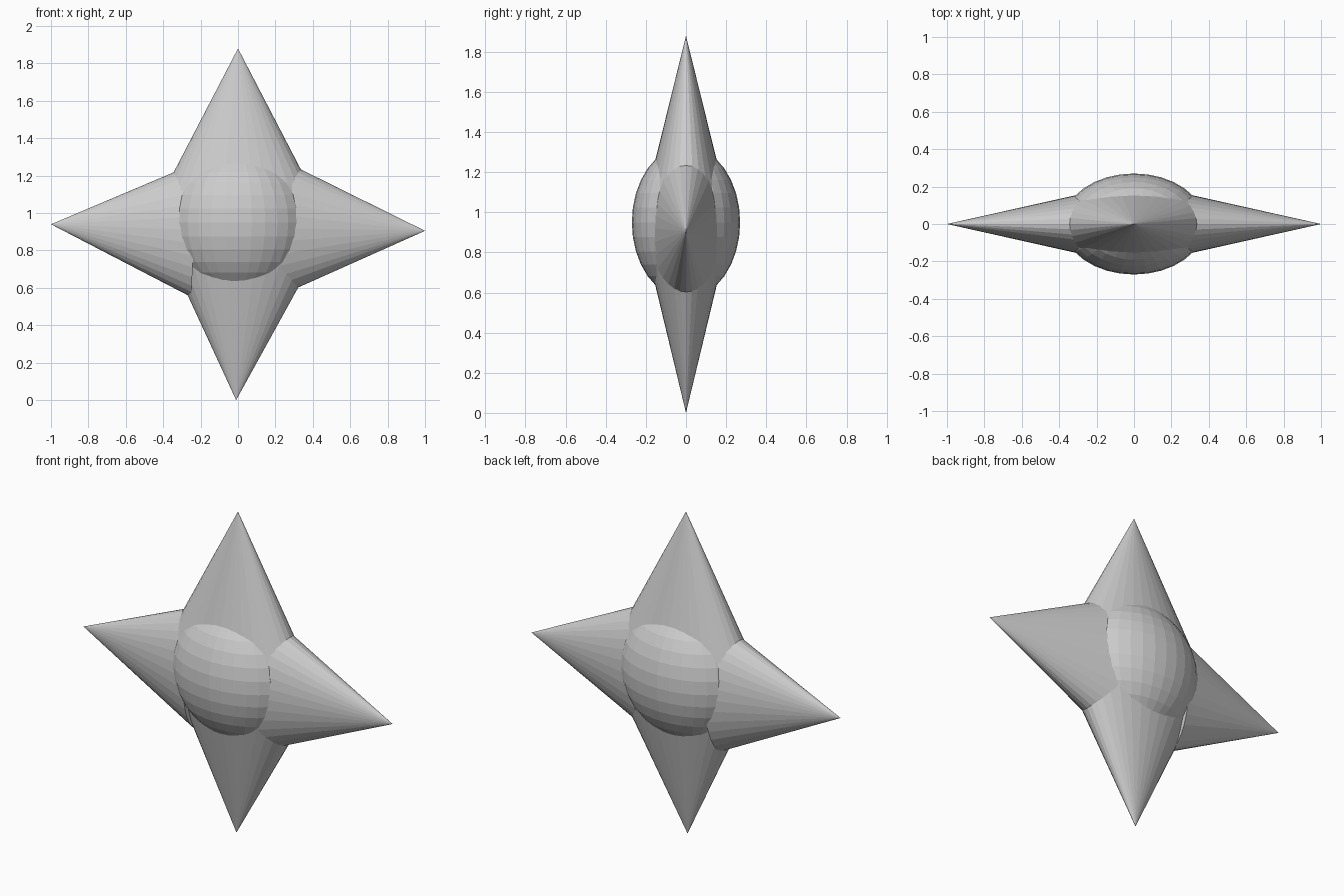
import bpy, bmesh
from math import atan2
from mathutils import Matrix, Vector

if "Cube" in bpy.data.objects:
    bpy.data.objects.remove(bpy.data.objects["Cube"])

FLAT = 0.475  # depth of the spikes relative to their width


def add_object(name, bm):
    mesh = bpy.data.meshes.new(name)
    bm.to_mesh(mesh)
    bm.free()
    obj = bpy.data.objects.new(name, mesh)
    bpy.context.collection.objects.link(obj)
    return obj


def spike(name, base, tip, radius):
    """Flattened, capped cone in the xz plane from base centre to tip."""
    b, t = Vector((base[0], 0, base[1])), Vector((tip[0], 0, tip[1]))
    axis = t - b
    bm = bmesh.new()
    bmesh.ops.create_cone(bm, cap_ends=True, segments=32, radius1=radius,
                          radius2=0, depth=axis.length)
    bmesh.ops.remove_doubles(bm, verts=bm.verts, dist=1e-5)
    turn = Matrix.Rotation(atan2(axis.x, axis.z), 4, 'Y')
    place = Matrix.Translation((b + t) / 2) @ turn @ Matrix.Diagonal((1, FLAT, 1, 1))
    bmesh.ops.transform(bm, matrix=place, verts=bm.verts)
    return add_object(name, bm)


# Four slightly uneven points of the star
spike("top_spike", (0.0, 1.12), (0.0, 1.88), 0.395)
spike("bottom_spike", (0.017, 0.76), (-0.01, 0.0), 0.385)
spike("left_spike", (-0.235, 0.91), (-1.0, 0.94), 0.36)
spike("right_spike", (0.235, 0.92), (1.0, 0.905), 0.36)

# Flattened ball in the middle
bm = bmesh.new()
bmesh.ops.create_uvsphere(bm, u_segments=32, v_segments=16, radius=1)
bmesh.ops.transform(bm, verts=bm.verts, matrix=Matrix.Translation((0, 0, 0.95))
                    @ Matrix.Diagonal((0.38, 0.27, 0.38, 1)))
add_object("centre_ball", bm)
